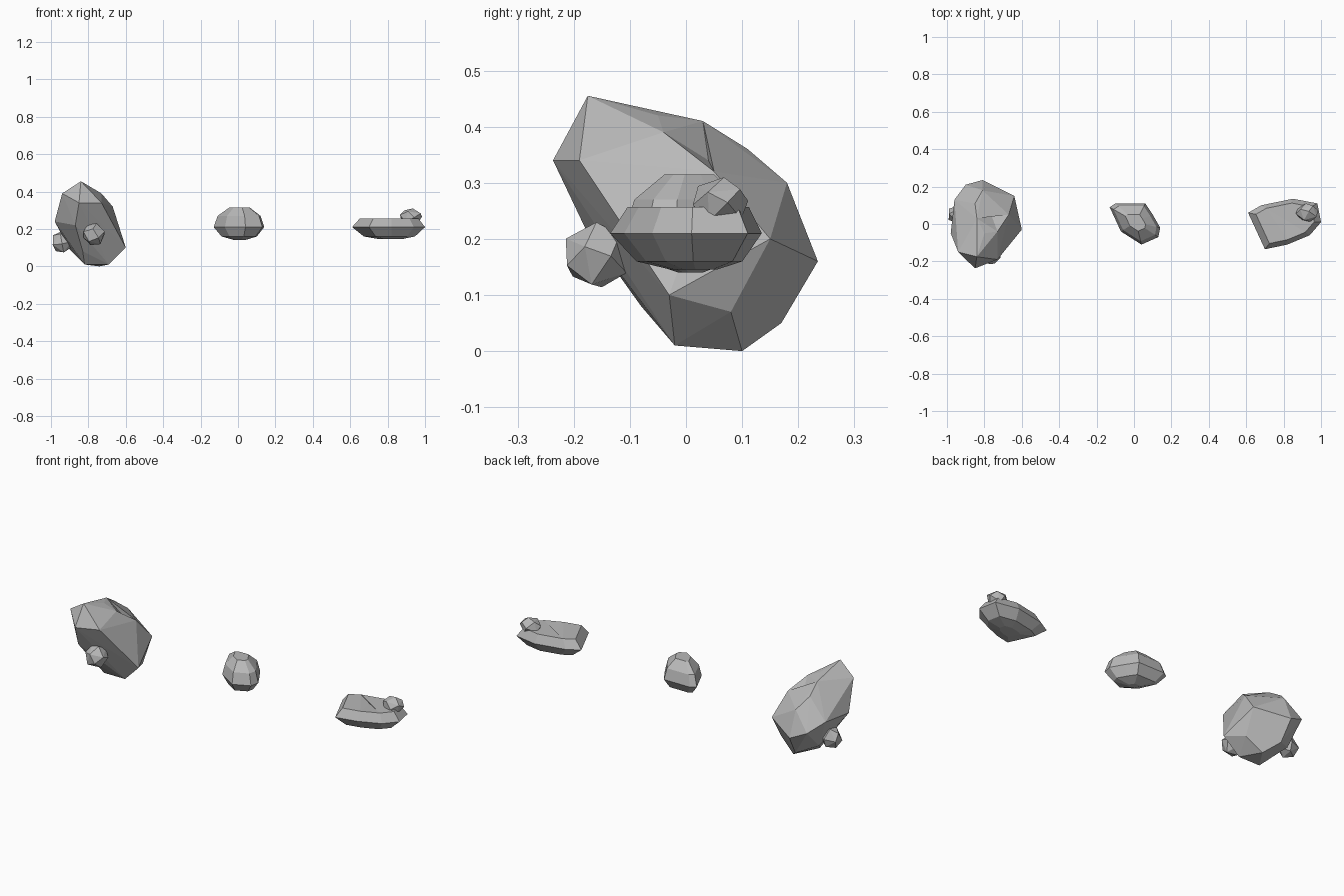
import bpy
import bmesh
from mathutils import Euler, Vector

default_cube = bpy.data.objects.get("Cube")
if default_cube:
    bpy.data.objects.remove(default_cube, do_unlink=True)

# One plain stone grey for everything
stone_grey = bpy.data.materials.new("stone_grey")
stone_grey.use_nodes = True
grey = (.48, .48, .48, 1)
stone_grey.diffuse_color = grey
stone_grey.node_tree.nodes["Principled BSDF"].inputs["Base Color"].default_value = grey


def press_dent(bm, point):
    """Chip the facet nearest to a point so that its middle sits there."""
    target = Vector(point)
    facet = min(bm.faces, key=lambda face: (face.calc_center_median() - target).length)
    chip = bmesh.ops.poke(bm, faces=[facet])
    chip["verts"][0].co = target


def faceted_rock(name, corners, dents=()):
    """Chiselled rock: the tight skin around some corner points, then chipped."""
    bm = bmesh.new()
    for corner in corners:
        bm.verts.new(corner)
    bmesh.ops.convex_hull(bm, input=bm.verts[:])
    loose = [vert for vert in bm.verts if not vert.link_faces]
    bmesh.ops.delete(bm, geom=loose, context="VERTS")
    for dent in dents:
        press_dent(bm, dent)
    bmesh.ops.recalc_face_normals(bm, faces=bm.faces)

    mesh = bpy.data.meshes.new(name)
    bm.to_mesh(mesh)
    bm.free()
    mesh.materials.append(stone_grey)
    for polygon in mesh.polygons:
        polygon.use_smooth = False
    rock = bpy.data.objects.new(name, mesh)
    bpy.context.collection.objects.link(rock)


def layered_corners(rim, centre, layers):
    """Repeat a plan outline at several heights, drawn in towards its centre."""
    middle = Vector(centre)
    corners = []
    for height, spread in layers:
        for point in rim:
            plan = middle.lerp(Vector(point), spread)
            corners.append((plan.x, plan.y, height))
    return corners


def knob(name, centre, radii, tilt):
    """Small blocky stone: a crooked box with a pointed end, bedded in a rock."""
    turn = Euler(tilt).to_matrix()
    block = [Vector((x, y, z)) * .6 for x in (-1, 1) for y in (-1, 1) for z in (-1, 1)]
    points = [Vector((1, 0, .2)), Vector((-1, .2, 0)), Vector((0, -1, 0)),
              Vector((.2, 1, 0)), Vector((0, .2, 1)), Vector((0, 0, -1))]
    corners = []
    for corner in block + points:
        turned = turn @ corner
        corners.append([c + r * t for c, r, t in zip(centre, radii, turned)])
    faceted_rock(name, corners)


# Large leaning boulder
faceted_rock("large_boulder", [
    (-.84, -.175, .455), (-.85, -.237, .34), (-.94, -.15, .39),
    (-.73, -.19, .34), (-.8, -.05, .42), (-.84, .03, .41),
    (-.73, -.04, .39), (-.67, .05, .32), (-.85, .11, .36),
    (-.81, .18, .3), (-.81, .235, .16), (-.64, .15, .2),
    (-.6, -.03, .1), (-.65, .08, .07), (-.74, .1, 0),
    (-.82, -.02, .01), (-.69, -.02, .01), (-.8, .17, .05),
    (-.98, -.05, .24), (-.96, .13, .25), (-.9, .21, .2),
    (-.83, -.08, .08), (-.9, .1, .09), (-.87, -.18, .22),
], dents=[(-.76, .04, .34)])

# Small stones bedded into the boulder
knob("boulder_front_knob", (-.77, -.16, .17), (.06, .06, .06), (.3, .2, .5))
knob("boulder_side_knob", (-.94, .05, .13), (.06, .05, .06), (.2, .6, .1))

# Medium rounded rock
medium_rim = [(-.13, .09), (-.1, .11), (.06, .11), (.1, .05),
              (.14, -.02), (.13, -.07), (.04, -.11), (-.07, -.04)]
medium_layers = [(.14, .2), (.16, .7), (.21, 1), (.27, .85), (.315, .4)]
faceted_rock("medium_rock", layered_corners(medium_rim, (.01, .01), medium_layers))

# Flat slab with a raised knob at one end
slab_rim = [(.61, .06), (.7, -.135), (.82, -.11), (.94, -.06),
            (1, .01), (.98, .11), (.85, .135), (.68, .1)]
slab_layers = [(.145, .3), (.16, .7), (.21, 1), (.257, .8)]
faceted_rock("flat_slab", layered_corners(slab_rim, (.82, .02), slab_layers),
             dents=[(.8, .03, .25)])
knob("slab_knob", (.925, .06, .265), (.06, .05, .045), (.1, .2, .3))
